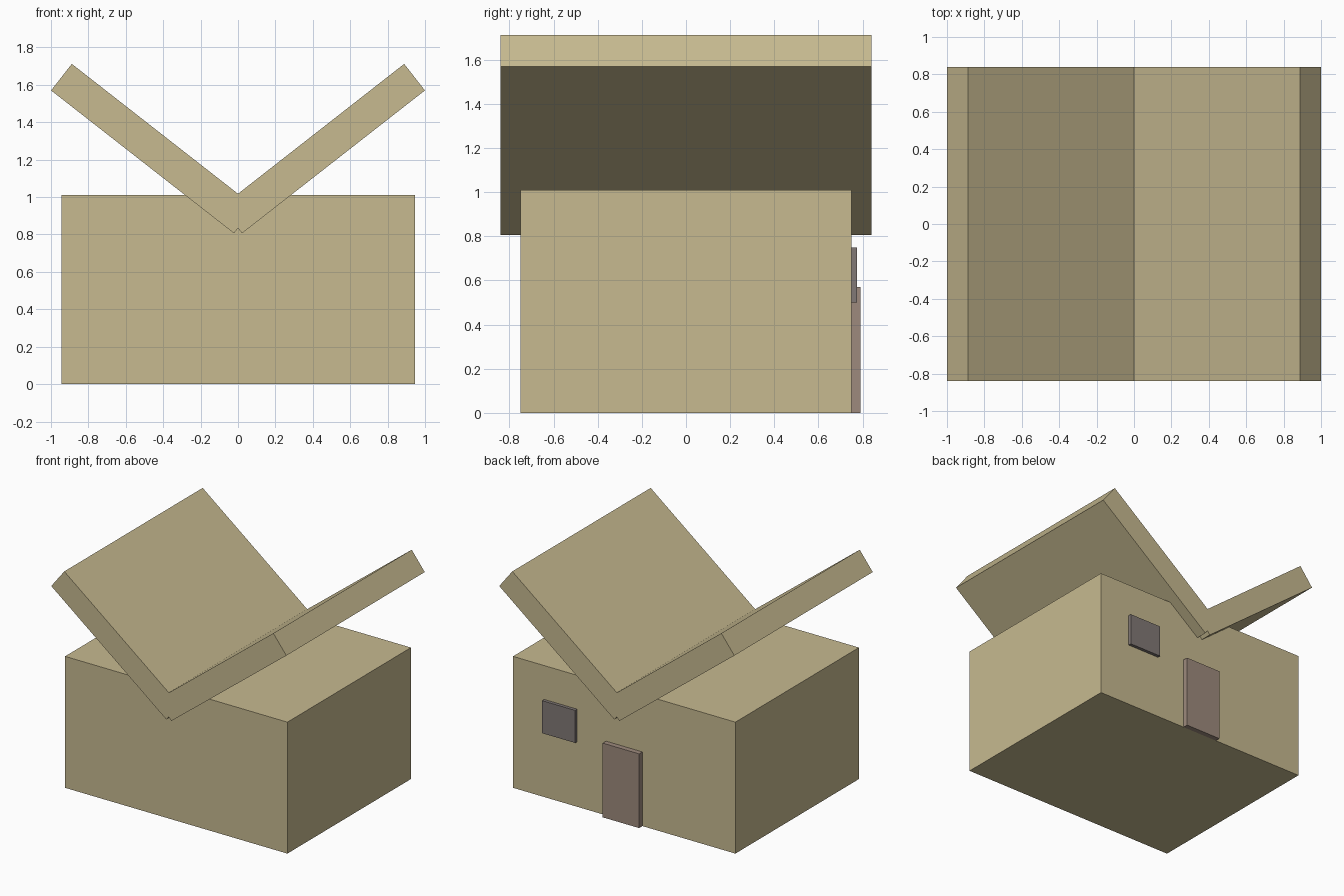
import bpy
from math import atan2, hypot

if "Cube" in bpy.data.objects:
    bpy.data.objects.remove(bpy.data.objects["Cube"])


def material(name, rgb):
    m = bpy.data.materials.new(name)
    m.diffuse_color = (*rgb, 1)
    m.use_nodes = True
    m.node_tree.nodes["Principled BSDF"].inputs["Base Color"].default_value = m.diffuse_color
    return m


def box(name, centre, size, mat, tilt=0.0):
    bpy.ops.mesh.primitive_cube_add(size=1, location=centre, rotation=(0, tilt, 0))
    ob = bpy.context.object
    ob.name = name
    ob.scale = size
    bpy.ops.object.transform_apply(location=False, rotation=False, scale=True)
    ob.data.materials.append(mat)
    return ob


tan = material("tan", (0.57, 0.49, 0.28))
brown = material("brown", (0.34, 0.255, 0.205))
grey = material("window_grey", (0.22, 0.19, 0.18))

# House body
box("house_body", (0, 0, 0.505), (1.89, 1.5, 1.01), tan)

# Two roof slabs crossing at the centre in a V
run, rise = 0.978, 0.764
for name, side in (("roof_right", 1), ("roof_left", -1)):
    box(name, (side * 0.455, 0, 1.259), (hypot(run, rise), 1.68, 0.18), tan,
        tilt=-side * atan2(rise, run))

# Door and window on the back wall
box("door", (0, 0.765, 0.285), (0.31, 0.05, 0.57), brown)
box("window", (0.54, 0.7575, 0.625), (0.28, 0.035, 0.25), grey)
